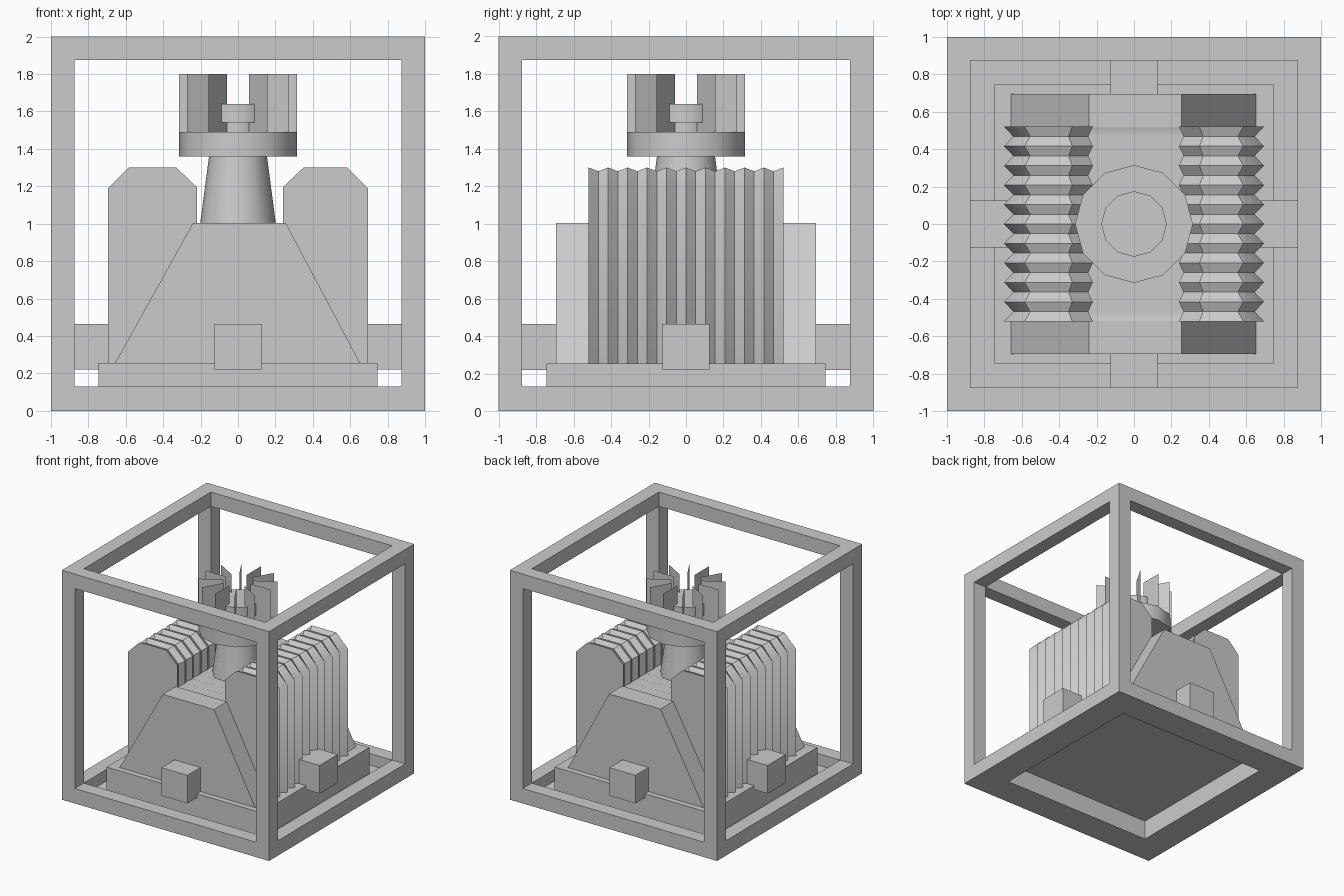
import bpy, bmesh, math

if "Cube" in bpy.data.objects:
    bpy.data.objects.remove(bpy.data.objects["Cube"])


def finish(name, bm, smooth=None):
    bmesh.ops.recalc_face_normals(bm, faces=bm.faces)
    me = bpy.data.meshes.new(name)
    bm.to_mesh(me)
    bm.free()
    ob = bpy.data.objects.new(name, me)
    bpy.context.collection.objects.link(ob)
    if smooth:
        bpy.ops.object.select_all(action='DESELECT')
        bpy.context.view_layer.objects.active = ob
        ob.select_set(True)
        bpy.ops.object.shade_smooth_by_angle(angle=math.radians(smooth))
    return ob


def add_box(bm, lo, hi):
    vs = bmesh.ops.create_cube(bm, size=1)['verts']
    for v in vs:
        for i in range(3):
            v.co[i] = (lo[i] + hi[i]) / 2 + v.co[i] * (hi[i] - lo[i])


def loft(name, sections, smooth=None):
    # sections: list of (y, [(x, z), ...]) joined along y with end caps
    bm = bmesh.new()
    rings = [[bm.verts.new((x, y, z)) for x, z in prof] for y, prof in sections]
    n = len(rings[0])
    for a, b in zip(rings, rings[1:]):
        for i in range(n):
            j = (i + 1) % n
            bm.faces.new((a[i], a[j], b[j], b[i]))
    bm.faces.new(rings[0])
    bm.faces.new(rings[-1])
    return finish(name, bm, smooth)


def lathe12(name, prof, smooth=35):
    # 12-sided turned part from (radius, z) points, capped at both ends
    bm = bmesh.new()
    rings = [[bm.verts.new((r * math.cos(k * math.pi / 6), r * math.sin(k * math.pi / 6), z))
              for k in range(12)] for r, z in prof]
    for a, b in zip(rings, rings[1:]):
        for k in range(12):
            j = (k + 1) % 12
            bm.faces.new((a[k], a[j], b[j], b[k]))
    bm.faces.new(rings[0])
    bm.faces.new(rings[-1])
    return finish(name, bm, smooth)


def square_ring(name, levels):
    # closed square ring swept through (half_width, z) cross-section points
    bm = bmesh.new()
    rings = [[bm.verts.new((sx * h, sy * h, z)) for sx, sy in ((-1, -1), (1, -1), (1, 1), (-1, 1))]
             for h, z in levels]
    for i, a in enumerate(rings):
        b = rings[(i + 1) % len(rings)]
        for k in range(4):
            j = (k + 1) % 4
            bm.faces.new((a[k], a[j], b[j], b[k]))
    return finish(name, bm)


# Outer cage: top ring, bottom ring with inner ledge, four posts
I = 0.875
square_ring("cage_top", [(1, 1.875), (1, 2), (I, 2), (I, 1.875)])
square_ring("cage_bottom", [(1, 0), (1, 0.13), (I, 0.13), (I, 0.03), (0.745, 0.03), (0.745, 0)])
bm = bmesh.new()
for sx in (-1, 1):
    for sy in (-1, 1):
        xs, ys = sorted((sx * I, sx)), sorted((sy * I, sy))
        add_box(bm, (xs[0], ys[0], 0.13), (xs[1], ys[1], 1.875))
finish("cage_posts", bm)

# Base plate, hollow underneath
bm = bmesh.new()
add_box(bm, (-0.745, -0.745, 0.17), (0.745, 0.745, 0.255))
finish("base_plate", bm)
square_ring("base_skirt", [(0.745, 0.0), (0.745, 0.17), (0.74, 0.17), (0.74, 0.0)])

# Side mounting blocks
bm = bmesh.new()
for s in (-1, 1):
    a, b = sorted((s * 0.6, s * I))
    add_box(bm, (-0.125, a, 0.22), (0.125, b, 0.465))
    add_box(bm, (a, -0.125, 0.22), (b, 0.125, 0.465))
finish("mounting_blocks", bm)

# Corrugated double-humped body
ridge = [(-0.695, 0.25), (-0.695, 1.19), (-0.585, 1.3), (-0.33, 1.3), (-0.22, 1.195), (-0.22, 1.0),
         (0.24, 1.0), (0.24, 1.195), (0.35, 1.3), (0.585, 1.3), (0.695, 1.19), (0.695, 0.25)]
groove = [(-0.645, 0.25), (-0.645, 1.175), (-0.555, 1.28), (-0.35, 1.28), (-0.245, 1.18), (-0.245, 0.985),
          (0.265, 0.985), (0.265, 1.18), (0.37, 1.28), (0.555, 1.28), (0.645, 1.175), (0.645, 0.25)]
loft("corrugated_body", [(-0.52 + 0.052 * i, groove if i % 2 else ridge) for i in range(21)], 40)

# Tapered end plates, front and back
plate = [(-0.66, 0.25), (-0.24, 1.005), (0.255, 1.005), (0.655, 0.25)]
loft("front_end_plate", [(-0.695, plate), (-0.515, plate)])
loft("back_end_plate", [(0.515, plate), (0.695, plate)])

# Neck, disc and hub
lathe12("neck", [(0.205, 0.98), (0.155, 1.36)])
lathe12("disc", [(0.315, 1.36), (0.315, 1.49)])
lathe12("hub", [(0.12, 1.485), (0.12, 1.54), (0.175, 1.54), (0.175, 1.64)])

# Thin radial fins
bm = bmesh.new()
for k in range(12):
    c, s = math.cos(k * math.pi / 6), math.sin(k * math.pi / 6)
    bm.faces.new([bm.verts.new((r * c, r * s, z))
                  for r, z in ((0.12, 1.49), (0.315, 1.49), (0.315, 1.8), (0.12, 1.8))])
finish("fins", bm)
